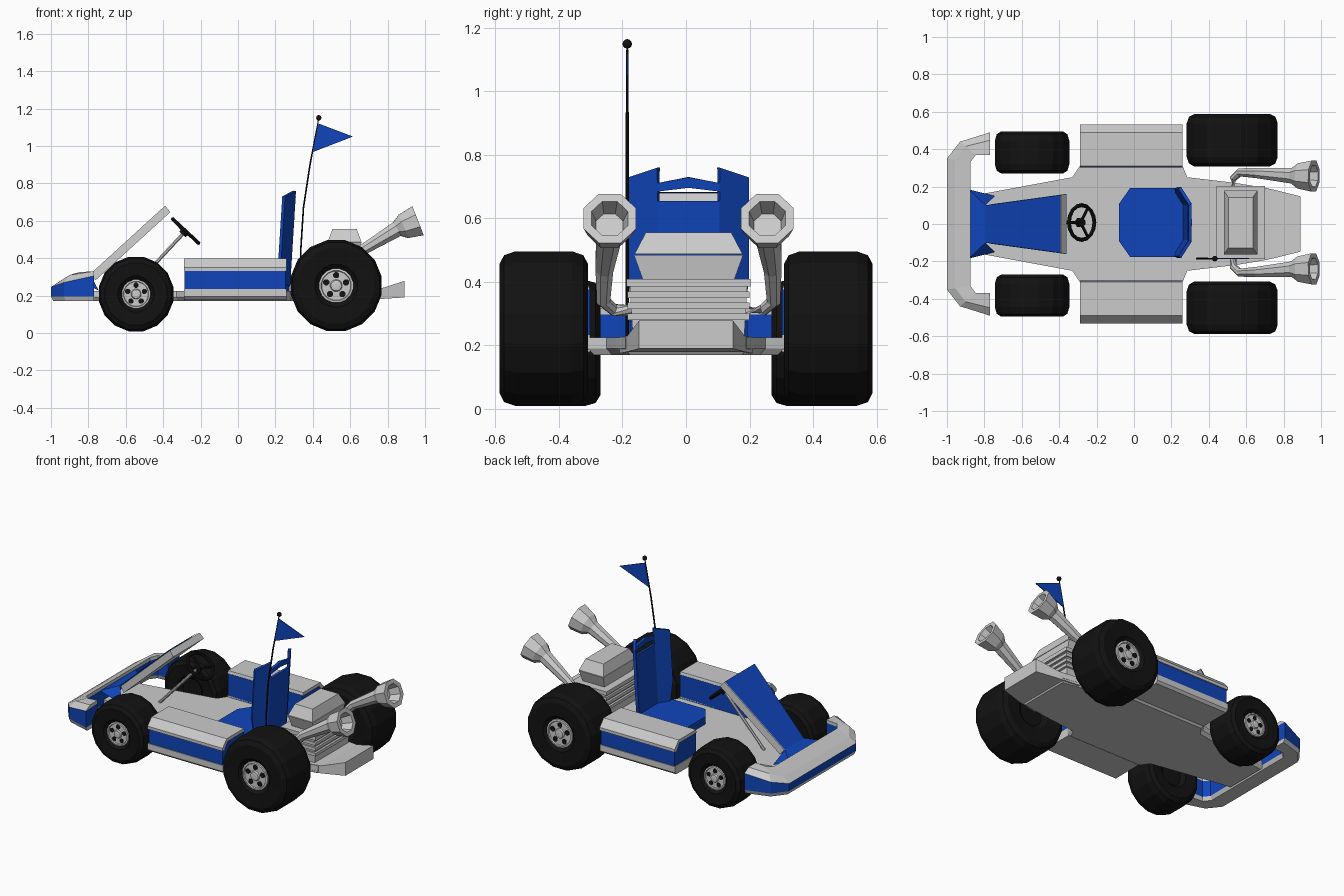
import bpy, bmesh, math
from mathutils import Vector

if "Cube" in bpy.data.objects:
    bpy.data.objects.remove(bpy.data.objects["Cube"])

def material(name, rgb):
    m = bpy.data.materials.new(name)
    m.diffuse_color = (*rgb, 1)
    m.use_nodes = True
    m.node_tree.nodes["Principled BSDF"].inputs["Base Color"].default_value = m.diffuse_color
    return m

BLUE = material("blue_paint", (0.005, 0.06, 0.5))
BLACK = material("black_rubber", (0.006, 0.006, 0.006))
YC = 0.008  # the seat, wheel and engine sit slightly off centre

def build(name, verts, faces, mat=None):
    me = bpy.data.meshes.new(name)
    me.from_pydata([tuple(v) for v in verts], [], faces)
    bm = bmesh.new()
    bm.from_mesh(me)
    bmesh.ops.recalc_face_normals(bm, faces=bm.faces)
    bm.to_mesh(me)
    bm.free()
    ob = bpy.data.objects.new(name, me)
    bpy.context.collection.objects.link(ob)
    if mat:
        me.materials.append(mat)
    return ob

def loft(name, rings, mat=None):
    """Skin equal-length rings and cap both ends."""
    n = len(rings[0])
    verts = [v for r in rings for v in r]
    faces = [(i*n + j, i*n + (j+1) % n, (i+1)*n + (j+1) % n, (i+1)*n + j)
             for i in range(len(rings)-1) for j in range(n)]
    faces += [tuple(range(n)), tuple(range(len(verts)-n, len(verts)))]
    return build(name, verts, faces, mat)

def tube(name, path, radii, n=8, mat=None, hollow=None):
    pts = [Vector(p) for p in path]
    rings = []
    def ring(c, t, r):
        u = t.cross(Vector((0, 1, 0)) if abs(t.y) < 0.9 else Vector((0, 0, 1))).normalized()
        w = t.cross(u)
        return [c + r*(math.cos(a)*u + math.sin(a)*w)
                for a in (2*math.pi*(k+0.5)/n for k in range(n))]
    for i, p in enumerate(pts):
        t = (pts[min(i+1, len(pts)-1)] - pts[max(i-1, 0)]).normalized()
        rings.append(ring(p, t, radii[i]))
    if hollow:
        rings += [ring(p, t, hollow[0]), ring(p - t*hollow[1], t, hollow[0]*0.75)]
    return loft(name, rings, mat)

def lathe_y(name, x, z, profile, s, n=16, mat=None):
    """Revolve (radius, y) pairs around a y axis."""
    return loft(name, [[(x + r*math.sin(2*math.pi*(k+.5)/n), s*y, z + r*math.cos(2*math.pi*(k+.5)/n))
                        for k in range(n)] for r, y in profile], mat)

def frustum(name, x, z0, a, z1, b, mat=None):
    return loft(name, [[(x+i*h[0], YC+j*h[1], z) for i, j in ((-1, -1), (1, -1), (1, 1), (-1, 1))]
                       for z, h in ((z0, a), (z1, b))], mat)

# Floor pan with chamfered belly
half = [(-0.89, .15), (-0.79, .165), (-.33, .25), (-.29, .31), (.26, .31), (.285, .25), (.54, .22), (.72, .19)]
outline = half + [(x, -y) for x, y in reversed(half)]
loft("floor_pan", [[(x*.98, y*.93, .17) for x, y in outline],
                   [(x, y, .19) for x, y in outline], [(x, y, .225) for x, y in outline]])

# Rear kick-up
loft("rear_bumper", [[(x, -w, z0), (x, w, z0), (x, w, z1), (x, -w, z1)]
                     for x, w, z0, z1 in ((.60, .21, .175, .226), (.74, .185, .18, .23), (.89, .148, .19, .278))])

# Front bumper: outer xy, inner xy, side top z, crown z, inner z
st = [((-.77, .49), (-.77, .37), .305, .33, .33), ((-.93, .44), (-.845, .37), .27, .31, .325),
      ((-1.0, .35), (-.875, .33), .245, .275, .318)]
st += [((o[0], -o[1]), (i[0], -i[1]), a, b, c) for o, i, a, b, c in reversed(st)]
def mix(o, i, f):
    return (o[0]+(i[0]-o[0])*f, o[1]+(i[1]-o[1])*f)
loft("bumper_band", [[(*o, .195), (*o, a), (*i, c-.02), (*i, .195)] for o, i, a, b, c in st], BLUE)
loft("bumper_top", [[(*o, a), (*mix(o, i, .35), b), (*i, c), (*i, c-.02)] for o, i, a, b, c in st])
loft("bumper_skirt", [[(*mix(o, i, .1), .17), (*o, .195), (*i, .195), (*mix(o, i, .9), .17)] for o, i, a, b, c in st])

# Front fairing: grey backing, blue face and flared foot
top, mid = (-.39, .155, .68), (-.79, .10, .315)
loft("fairing_back", [[(x, -w, z), (x, w, z), (x+.028, w+.006, z-.034), (x+.028, -w-.006, z-.034)] for x, w, z in (top, mid)])
face = [(x-.004, s*w, z+.004) for x, w, z in (top, mid, (-.88, .185, .29), (-.74, .15, .222)) for s in (-1, 1)]
build("fairing_face", face, [(0, 1, 3, 2), (2, 3, 5, 4), (2, 4, 6), (3, 7, 5)], BLUE)

# Side pods
for s, side in ((1, "left"), (-1, "right")):
    def pod(name, prof, x0, x1, mat=None):
        loft(f"{side}_{name}", [[(x, s*y, z) for y, z in prof] for x in (x0, x1)], mat)
    pod("pod_body", [(.303, .20), (.525, .20), (.525, .34), (.48, .38), (.303, .38)], -.285, .255, BLUE)
    pod("pod_cover", [(.303, .375), (.31, .397), (.49, .397), (.532, .35), (.532, .33), (.51, .33), (.48, .375)], -.29, .26)
    pod("pod_skirt", [(.303, .18), (.515, .18), (.53, .195), (.53, .235), (.303, .235)], -.29, .26)

# Wheels: x, radius, inner y, outer y, hub radius
for place, x, R, yi, yo, h in (("front", -.545, .203, .27, .495, .078), ("rear", .525, .248, .308, .588, .093)):
    z = R + .005
    for s, side in ((1, "left"), (-1, "right")):
        tag = f"{place}_{side}"
        lathe_y(tag+"_tire", x, z, [(h*.9, yi+.03), (h*1.2, yi+.008), (R*.83, yi), (R*.95, yi+.015), (R, yi+.05),
                (R, yo-.05), (R*.95, yo-.015), (R*.83, yo), (h*1.25, yo-.005), (h, yo-.025)], s, 16, BLACK)
        lathe_y(tag+"_rim", x, z, [(h, yo-.03), (h, yo-.014), (h*.88, yo-.012), (h*.84, yo-.019), (h*.35, yo-.019),
                (h*.3, yo-.008), (h*.15, yo-.006)], s, 16)
        for k in range(5):
            a = 2*math.pi*k/5
            lathe_y(f"{tag}_rim_hole_{k}", x + h*.6*math.sin(a), z + h*.6*math.cos(a),
                    [(h*.19, yo-.024), (h*.19, yo-.016)], s, 8, BLACK)

# Steering wheel and column
hub = Vector((-.28, YC, .545))
axis = Vector((.68, 0, .73)).normalized()
down = Vector((.73, 0, -.68)).normalized()
bpy.ops.mesh.primitive_torus_add(location=hub, rotation=(0, math.atan2(.68, .73), 0), major_radius=.093,
                                 minor_radius=.011, major_segments=16, minor_segments=6)
bpy.context.object.name = "steering_ring"
bpy.context.object.data.materials.append(BLACK)
for k, a in enumerate((0, 2.1, -2.1)):
    d = -down*math.cos(a) + Vector((0, 1, 0))*math.sin(a)
    tube(f"steering_spoke_{k}", [hub - axis*.008, hub + d*.09], [.01, .008], 6, BLACK)
tube("steering_hub", [hub - axis*.025, hub + axis*.008], [.025, .022], 8, BLACK)
tube("steering_column", [hub - axis*.02, hub - axis*.44], [.01, .01], 8)

# Seat cushion
oct_pts = [(-.08, .10), (-.02, .185), (.22, .185), (.275, .10), (.275, -.10), (.22, -.185), (-.02, -.185), (-.08, -.10)]
loft("seat_cushion", [[(x, y+YC, z) for x, y in oct_pts] for z in (.22, .275)], BLUE)

# Seat back: folded wings, lower panel and slotted head bar
def sp(y, z):
    return (.272 + .03*(z-.28)/.48 - max(0, abs(y)-.095)*.62, y+YC, z)
core = [(-.095, .25), (.095, .25), (.095, .655), (-.095, .655), (-.095, .685), (0, .697), (.095, .685),
        (.095, .712), (0, .73), (-.095, .712)]
wing = [(.095, .76), (.185, .73), (.185, .40), (.165, .27)]
verts = [sp(*p) for p in core + wing + [(-y, z) for y, z in wing]]
seat = build("seat_back", verts, [(0, 1, 2, 3), (4, 5, 8, 9), (5, 6, 7, 8),
             (1, 13, 12, 11, 10, 7, 6, 2), (0, 3, 4, 9, 14, 15, 16, 17)], BLUE)
mod = seat.modifiers.new("thickness", "SOLIDIFY")
mod.thickness, mod.offset = .018, 0

# Engine
frustum("engine_block", .57, .22, (.11, .175), .385, (.115, .185))
for k in range(3):
    frustum(f"engine_fin_{k}", .57, .28+.035*k, (.127, .192), .30+.035*k, (.127, .192))
frustum("engine_plate", .57, .385, (.13, .195), .41, (.13, .195))
frustum("engine_head", .57, .41, (.08, .145), .485, (.09, .172))
frustum("air_box", .57, .488, (.09, .17), .555, (.065, .135))

# Exhaust horns
for s, side in ((1, "left"), (-1, "right")):
    path = [(.53, .18, .31), (.53, .235, .312), (.565, .268, .34), (.66, .265, .44), (.85, .25, .555),
            (.885, .249, .57), (.962, .248, .60)]
    tube(side+"_exhaust", [(x, s*y+YC, z) for x, y, z in path], [.018, .02, .023, .03, .045, .073, .09], 8, None, (.062, .07))

# Flag pole, tip and pennant
py = -.185
tube("flag_pole", [(.335, py, .225), (.336, py, .45), (.35, py, .67), (.385, py, .90), (.432, py, 1.15)], [.005]*4 + [.003], 6, BLACK)
bpy.ops.mesh.primitive_uv_sphere_add(segments=10, ring_count=6, radius=.015, location=(.432, py, 1.15))
bpy.context.object.name = "pole_tip"
bpy.context.object.data.materials.append(BLACK)
loft("pennant", [[(.43, y, 1.12), (.40, y, .967), (.615, y, 1.05)] for y in (py-.003, py+.003)], BLUE)
